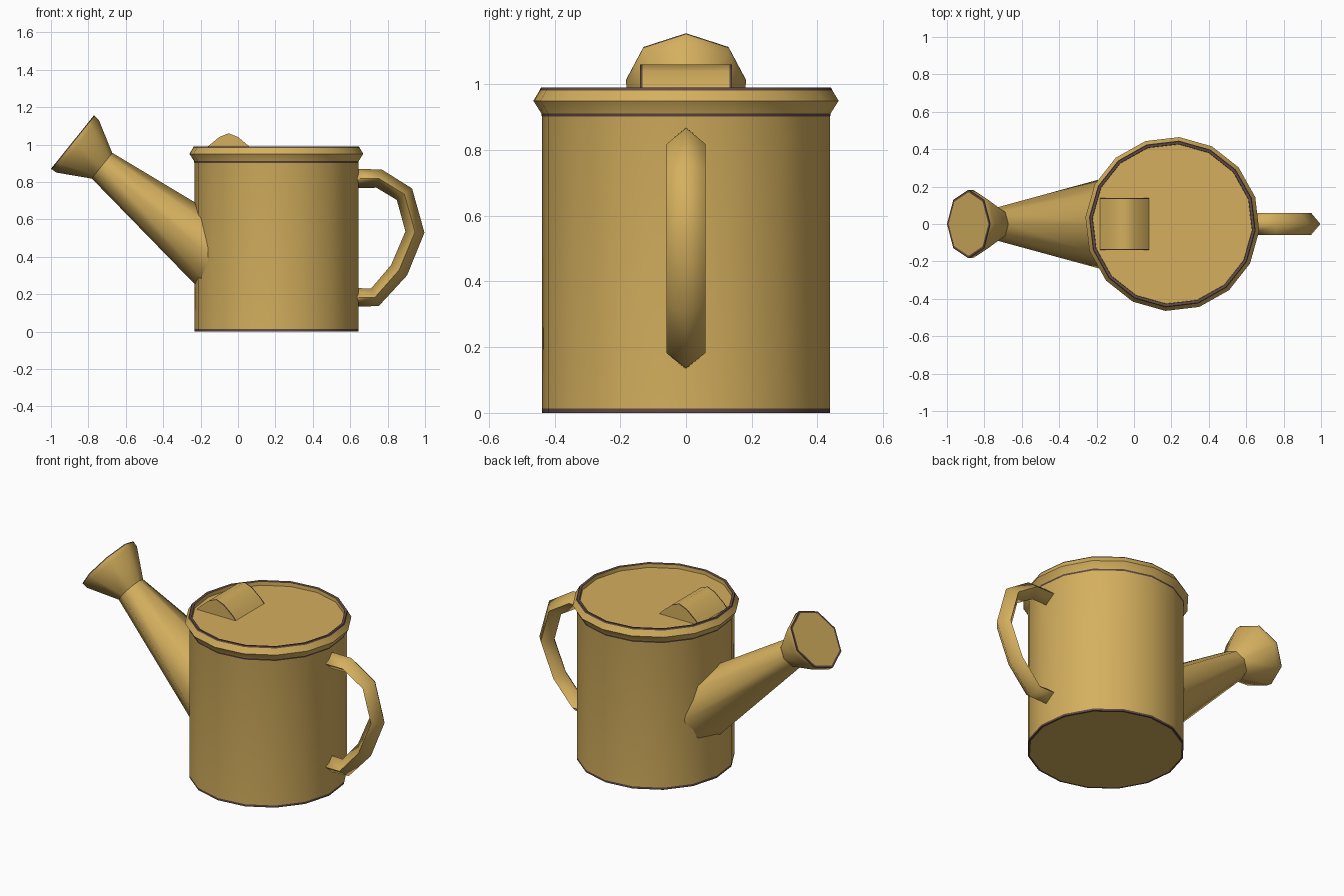
import bpy, bmesh, math
from mathutils import Vector

if "Cube" in bpy.data.objects:
    bpy.data.objects.remove(bpy.data.objects["Cube"])


def material(name, rgb):
    m = bpy.data.materials.new(name)
    m.diffuse_color = (*rgb, 1)
    m.use_nodes = True
    m.node_tree.nodes["Principled BSDF"].inputs["Base Color"].default_value = m.diffuse_color
    return m


BRASS = material("brass_tan", (0.66, 0.43, 0.112))
DARK = material("dark_brown_trim", (0.12, 0.068, 0.055))


def loft(name, rings, dark=(), smooth=45):
    """Skin closed rings of points, cap both ends; segments in `dark` get trim colour."""
    bm = bmesh.new()
    loops = [[bm.verts.new(p) for p in r] for r in rings]
    n = len(loops[0])
    for i, (a, b) in enumerate(zip(loops, loops[1:])):
        for j in range(n):
            k = (j + 1) % n
            f = bm.faces.new((a[j], a[k], b[k], b[j]))
            f.material_index = 1 if i in dark else 0
    bm.faces.new(loops[0][::-1])
    bm.faces.new(loops[-1])
    bmesh.ops.recalc_face_normals(bm, faces=bm.faces)
    me = bpy.data.meshes.new(name)
    bm.to_mesh(me)
    bm.free()
    me.materials.append(BRASS)
    me.materials.append(DARK)
    ob = bpy.data.objects.new(name, me)
    bpy.context.collection.objects.link(ob)
    bpy.ops.object.select_all(action='DESELECT')
    ob.select_set(True)
    bpy.context.view_layer.objects.active = ob
    bpy.ops.object.shade_smooth_by_angle(angle=math.radians(smooth))
    return ob


def ring(center, u, v, n, start=0.0):
    """n points around center on the ellipse spanned by half-axes u and v."""
    c, u, v = Vector(center), Vector(u), Vector(v)
    return [c + u * math.cos(start + math.tau * i / n) + v * math.sin(start + math.tau * i / n)
            for i in range(n)]


# Body: 16-sided can with a flared rim and recessed lid
profile = [(0.428, 0), (0.44, 0), (0.44, 0.013), (0.44, 0.902), (0.442, 0.912),
           (0.466, 0.95), (0.447, 0.982), (0.443, 0.99), (0.428, 0.988), (0.427, 0.965)]
loft("can_body", [ring((0.205, 0, z), (r, 0, 0), (0, r, 0), 16, math.radians(-4.5))
                  for r, z in profile], dark=(0, 1, 3, 6, 7), smooth=40)

# Filler hood: arched hump on the lid
arch = [(-0.19, 0.955), (-0.16, 0.99), (-0.10, 1.04), (-0.05, 1.06),
        (0.0, 1.04), (0.06, 0.99), (0.09, 0.955)]
loft("filler_hood", [[(x, y, z) for x, z in arch] for y in (-0.14, -0.133, 0.133, 0.14)],
     dark=(0, 2))

# Spout: eight-sided, from a wide upright base to the tilted neck
axis = Vector((-0.78, 0, 0.627)).normalized()
up = Vector((0.627, 0, 0.78)).normalized()
side = Vector((0, 1, 0))
neck = Vector((-0.727, 0, 0.887))
loft("spout", [ring((-0.16, 0, 0.414), (0, 0, 0.234), side * 0.245, 8),
               ring(neck, up * 0.088, side * 0.09, 8)], smooth=60)

# Rose: flared sprinkler head with a dark edge
tip = Vector((-0.885, 0, 1.013))
loft("spout_rose", [ring(tip + axis * d, up * r, side * r, 8) for d, r in
                    [(-0.202, 0.088), (-0.035, 0.181), (-0.006, 0.183), (0, 0.183), (0, 0.17)]],
     dark=(2, 3), smooth=60)

# Handle: diamond-section bar swept along a D-shaped path
path = [Vector((x, 0, z)) for x, z in
        [(0.60, 0.818), (0.754, 0.818), (0.89, 0.734), (0.946, 0.532),
         (0.861, 0.328), (0.732, 0.183), (0.60, 0.183)]]
rings = []
for i, p in enumerate(path):
    a = (p - path[max(i - 1, 0)]).normalized()
    b = (path[min(i + 1, len(path) - 1)] - p).normalized()
    t = (a + b).normalized()
    out = Vector((-t.z, 0, t.x))
    rings.append(ring(p, out * 0.051, side * 0.06, 4))
loft("handle", rings, smooth=100)
